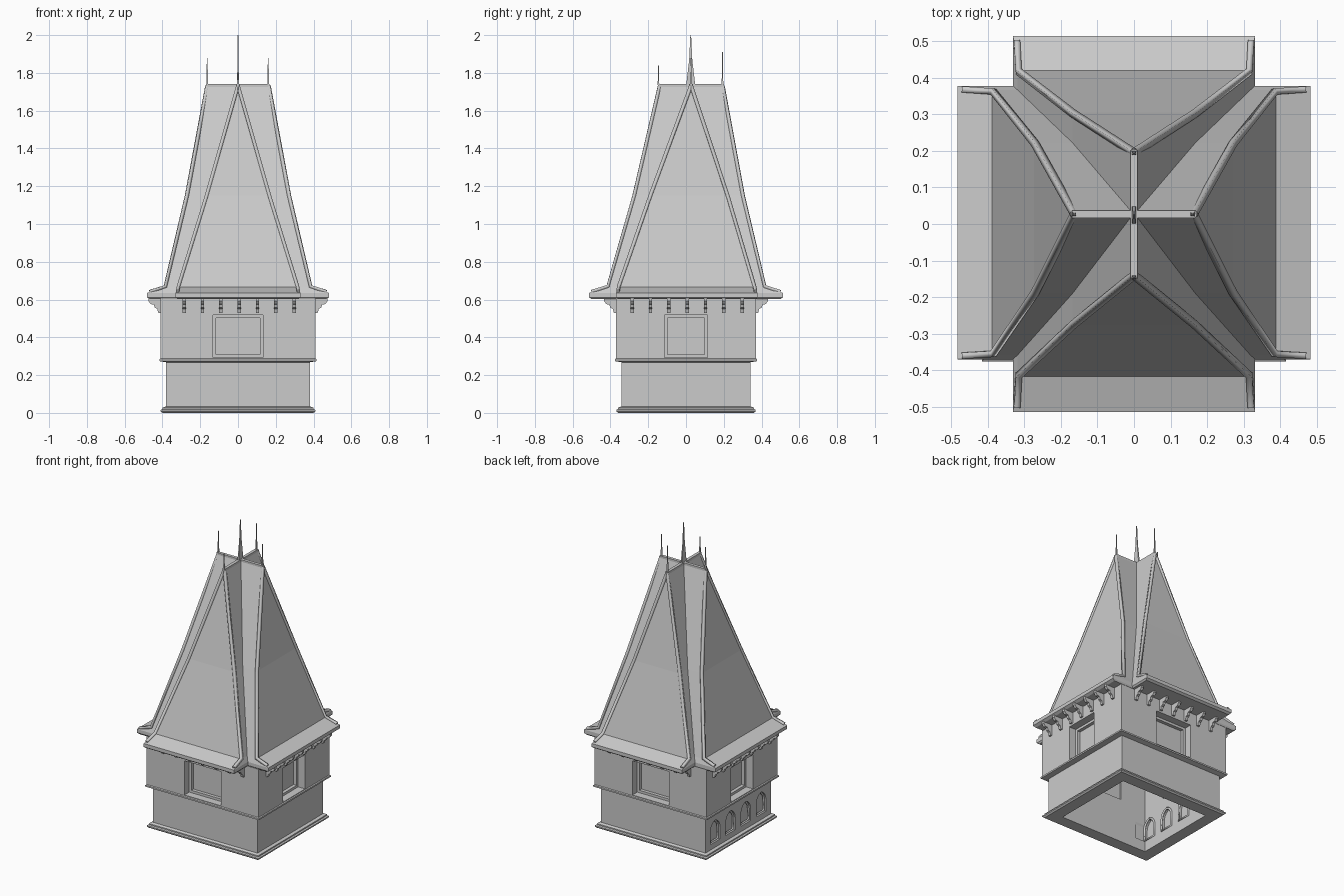
import bpy, bmesh, math
from mathutils import Vector

if "Cube" in bpy.data.objects:
    bpy.data.objects.remove(bpy.data.objects["Cube"])


def mesh_obj(name, bm):
    bmesh.ops.recalc_face_normals(bm, faces=bm.faces)
    me = bpy.data.meshes.new(name)
    bm.to_mesh(me)
    bm.free()
    ob = bpy.data.objects.new(name, me)
    bpy.context.collection.objects.link(ob)
    return ob


def loft(name, rings, closed=False):
    """Stack rectangles (x0, x1, y0, y1, z); closed joins last ring to first."""
    bm = bmesh.new()
    rs = [[bm.verts.new(p) for p in ((a, c, z), (b, c, z), (b, d, z), (a, d, z))]
          for a, b, c, d, z in rings]
    for r, q in list(zip(rs, rs[1:])) + ([(rs[-1], rs[0])] if closed else []):
        for i in range(4):
            j = (i + 1) % 4
            bm.faces.new((r[i], r[j], q[j], q[i]))
    if not closed:
        bm.faces.new(rs[0])
        bm.faces.new(rs[-1])
    return mesh_obj(name, bm)


def box(name, a, b):
    x, y, z = zip(a, b)
    return loft(name, [(min(x), max(x), min(y), max(y), h) for h in (min(z), max(z))])


def prism(name, pts, shift):
    bm = bmesh.new()
    f = bm.faces.new([bm.verts.new(p) for p in pts])
    r = bmesh.ops.extrude_face_region(bm, geom=[f])
    vs = [v for v in r["geom"] if isinstance(v, bmesh.types.BMVert)]
    bmesh.ops.translate(bm, verts=vs, vec=shift)
    return mesh_obj(name, bm)


def bar(name, pts, r, cyclic=False):
    cu = bpy.data.curves.new(name, 'CURVE')
    cu.dimensions = '3D'
    cu.bevel_depth, cu.bevel_resolution, cu.use_fill_caps = r, 0, True
    sp = cu.splines.new('POLY')
    sp.points.add(len(pts) - 1)
    for p, q in zip(sp.points, pts):
        p.co = (*q, 1)
    sp.use_cyclic_u = cyclic
    ob = bpy.data.objects.new(name, cu)
    bpy.context.collection.objects.link(ob)
    bpy.ops.object.select_all(action='DESELECT')
    ob.select_set(True)
    bpy.context.view_layer.objects.active = ob
    bpy.ops.object.convert(target='MESH')
    return ob


def cut(ob, cutter):
    m = ob.modifiers.new("cut", 'BOOLEAN')
    m.operation, m.object, m.solver = 'DIFFERENCE', cutter, 'EXACT'
    bpy.context.view_layer.objects.active = ob
    bpy.ops.object.modifier_apply(modifier=m.name)
    bpy.data.objects.remove(cutter)


def on_side(axis, s, u, d, z):
    """Along-wall u, outward d -> world point."""
    return (s * d, u, z) if axis == 'x' else (u, s * d, z)


SIDES = [(a, s) for a in 'xy' for s in (-1, 1)]
HX, HY = 0.382, 0.342

# hollow tower: plinth, lower wall, string course, upper wall, inner face
profile = [(.018, 0), (.027, .008), (.027, .016), (.018, .02), (.018, .028), (0, .034),
           (0, .268), (.034, .274), (.034, .284), (.028, .288), (.028, .607),
           (-.06, .607), (-.06, 0)]
walls = loft("tower_walls", [(-HX - o, HX + o, -HY - o, HY + o, z) for o, z in profile], True)

# windows on all four sides, with recessed frame and pane
WZ0, WZ1 = .292, .518
for axis, s in SIDES:
    d = (HX if axis == 'x' else HY) + .028
    w = .115 if axis == 'x' else .133
    P = lambda u, dd, z: on_side(axis, s, u, d + dd, z)
    cut(walls, box("window_cutter", P(-w, .1, WZ0), P(w, -.15, WZ1)))
    box("window_pane", P(-w, -.072, WZ0), P(w, -.08, WZ1))
    t = .016
    for u in (-1, 1):
        box("window_jamb", P(u * w, -.05, WZ0), P(u * (w - t), -.075, WZ1))
    box("window_sill", P(-w + t, -.05, WZ0), P(w - t, -.075, WZ0 + t))
    box("window_head", P(-w + t, -.05, WZ1), P(w - t, -.075, WZ1 - t))

    # carved brackets below the eaves
    prof = [(-.002, .607), (.064, .607), (.064, .592), (.052, .576), (.036, .573),
            (.031, .557), (.018, .551), (.012, .53), (-.002, .53)]
    for i in range(7):
        u = (i - 3) * .097 + .006
        prism("eave_bracket", [P(u - .009, q, z) for q, z in prof],
              Vector(on_side(axis, s, .018, 0, 0)))

# pointed blind arches in the left lower wall
hw, z0, zs, zt = .05, .07, .15, .215
R = (hw * hw + (zt - zs) ** 2) / (2 * hw)
amax = math.asin((zt - zs) / R)
right = [(hw - R + R * math.cos(amax * k / 5), zs + R * math.sin(amax * k / 5)) for k in range(6)]
arch = [(-hw, z0), (hw, z0)] + right + [(-u, z) for u, z in reversed(right[:-1])]
for yc in (-.24, -.08, .08, .24):
    cut(walls, prism("arch_cutter", [(-.45, yc + u, z) for u, z in arch], Vector((.2, 0, 0))))
    prism("arch_panel", [(-.358, yc + u, z) for u, z in arch], Vector((.012, 0, 0)))
    for x in (-.368, -.322):
        bar("arch_frame", [(x, yc + u * .9, .145 + (z - .145) * .93) for u, z in arch], .008, True)

# crossed steep roofs with flared eaves
C, TOP, r = .027, 1.732, .008
loft("roof_side_to_side", [
    (-.465, .465, -.362, .372, .602), (-.482, .482, -.37, .378, .612),
    (-.482, .482, -.37, .378, .635), (-.388, .388, -.358, .366, .667),
    (-.274, .272, -.19, .222, 1.15), (-.165, .162, C - r, C + r, TOP)])
loft("roof_front_to_back", [
    (-.322, .322, -.5, .5, .602), (-.331, .331, -.514, .514, .612),
    (-.331, .331, -.514, .514, .635), (-.318, .318, -.417, .42, .667),
    (-.168, .168, -.277, .305, 1.15), (-r, r, -.14, .195, TOP)])

# hip trims running down to the eave corners
for s in (-1, 1):
    for t in (-1, 1):
        y = lambda n, p: p if t > 0 else n
        bar("hip_trim", [(s * .163, C, TOP), (s * .271, y(-.188, .22), 1.15),
                         (s * .385, y(-.355, .362), .669), (s * .468, y(-.36, .368), .642)], .012)
        e = (lambda n, p: p if t > 0 else n)
        bar("hip_trim", [(0, e(-.14, .195), TOP), (s * .166, e(-.275, .302), 1.15),
                         (s * .315, e(-.414, .417), .669), (s * .32, e(-.5, .5), .642)], .012)

# ridge caps
box("ridge_cap", (-.17, C - .01, 1.72), (.167, C + .01, 1.74))
box("ridge_cap", (-.01, -.148, 1.72), (.01, .2, 1.74))


# finials: small rods on ridge ends and a tall blade in the middle
def spike(name, x, y, rx, ry, z1):
    loft(name, [(x - rx, x + rx, y - ry, y + ry, 1.735),
                (x - rx * .6, x + rx * .6, y - ry * .35, y + ry * .35, 1.735 + (z1 - 1.735) * .5),
                (x - .002, x + .002, y - .002, y + .002, z1)])


spike("centre_finial", 0, .025, .005, .024, 2.0)
for x, y, z in ((-.163, C, 1.88), (.16, C, 1.88), (0, -.146, 1.84), (0, .193, 1.91)):
    spike("ridge_finial", x, y, .005, .005, z)
